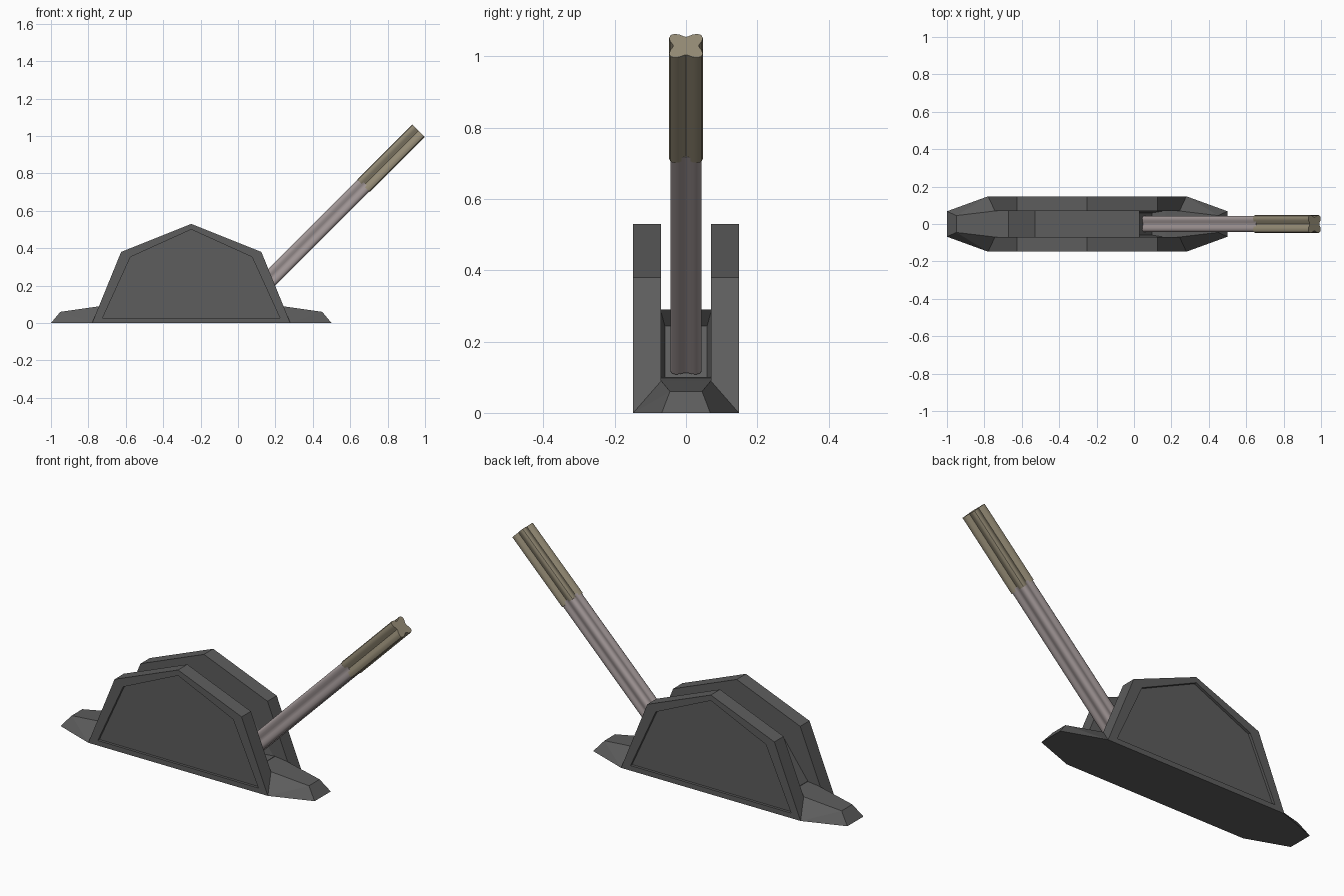
import bpy, bmesh
from math import sin, cos, pi
from mathutils import Vector

if "Cube" in bpy.data.objects:
    bpy.data.objects.remove(bpy.data.objects["Cube"])


def material(name, rgb):
    m = bpy.data.materials.new(name)
    m.diffuse_color = (*rgb, 1)
    m.use_nodes = True
    m.node_tree.nodes["Principled BSDF"].inputs["Base Color"].default_value = m.diffuse_color
    return m


DARK = material("dark_metal", (0.11, 0.11, 0.11))
STEEL = material("warm_steel", (0.36, 0.31, 0.31))
TAN = material("tan_grip", (0.30, 0.26, 0.18))


def finish(name, bm, mat):
    bmesh.ops.recalc_face_normals(bm, faces=bm.faces)
    me = bpy.data.meshes.new(name)
    bm.to_mesh(me)
    bm.free()
    ob = bpy.data.objects.new(name, me)
    bpy.context.collection.objects.link(ob)
    me.materials.append(mat)
    return ob


def loft(rings):
    """Skin a list of equal-length rings and cap both ends."""
    bm = bmesh.new()
    vs = [[bm.verts.new(p) for p in r] for r in rings]
    n = len(vs[0])
    for a, b in zip(vs, vs[1:]):
        for i in range(n):
            j = (i + 1) % n
            bm.faces.new((a[i], a[j], b[j], b[i]))
    bm.faces.new(vs[0])
    bm.faces.new(vs[-1])
    bmesh.ops.recalc_face_normals(bm, faces=bm.faces)
    return bm


def at_y(profile, y):
    return [(x, y, z) for x, z in profile]


# Side plates with a recessed outer panel
outline = [(-.78, 0), (.28, 0), (.125, .38), (-.25, .53), (-.625, .38)]
panel = [(-.724, .027), (.224, .027), (.075, .353), (-.25, .5), (-.575, .353)]
for side, s in (("front", -1), ("back", 1)):
    rings = [at_y(outline, s * .07), at_y(outline, s * .148),
             at_y(panel, s * .148), at_y(panel, s * .134)]
    finish(side + "_plate", loft(rings), DARK)

# Base with tapered feet at both ends, symmetric about x = -0.25
bm = bmesh.new()
for dx, y, z in [(.75, .068, 0), (.53, .148, 0), (.70, .045, .06),
                 (.49, .07, .09), (.42, .07, .098)]:
    for sx in (-1, 1):
        for sy in (-1, 1):
            bm.verts.new((-.25 + sx * dx, sy * y, z))
bmesh.ops.convex_hull(bm, input=bm.verts)
bmesh.ops.dissolve_limit(bm, angle_limit=.01, verts=bm.verts, edges=bm.edges)
finish("base", bm, DARK)

# Core block between the plates, with a lever socket in its right slope
core = [(-.67, .05), (.17, .05), (.17, .1), (.03, .29), (-.53, .29), (-.67, .1)]
bm = loft([at_y(core, -.072), at_y(core, .072)])
slope = max(bm.faces, key=lambda f: f.normal.dot(Vector((.8, 0, .6))))
bmesh.ops.inset_individual(bm, faces=[slope], thickness=.018)
moved = [v.co for v in slope.verts]
push = slope.normal * -.06
for co in moved:
    co += push
finish("core_block", bm, DARK)

# Lever: four-lobed bars along a 45 degree axis
AXIS = Vector((1, 0, 1)).normalized()
UP = Vector((-1, 0, 1)).normalized()
SIDE = Vector((0, 1, 0))


def lobed_bar(name, x0, x1, radius, dent, mat):
    rings = []
    for x in (x0, x1):
        c = Vector((x, 0, x + .064))
        ring = []
        for i in range(32):
            t = 2 * pi * i / 32
            r = radius - dent * cos(4 * t)
            ring.append(c + SIDE * r * cos(t) + UP * r * sin(t))
        rings.append(ring)
    ob = finish(name, loft(rings), mat)
    bpy.context.view_layer.objects.active = ob
    ob.select_set(True)
    bpy.ops.object.shade_smooth_by_angle(angle=.7)
    ob.select_set(False)


lobed_bar("lever_shaft", .075, .68, .0465, .009, STEEL)
lobed_bar("lever_grip", .67, .965, .048, .0125, TAN)
